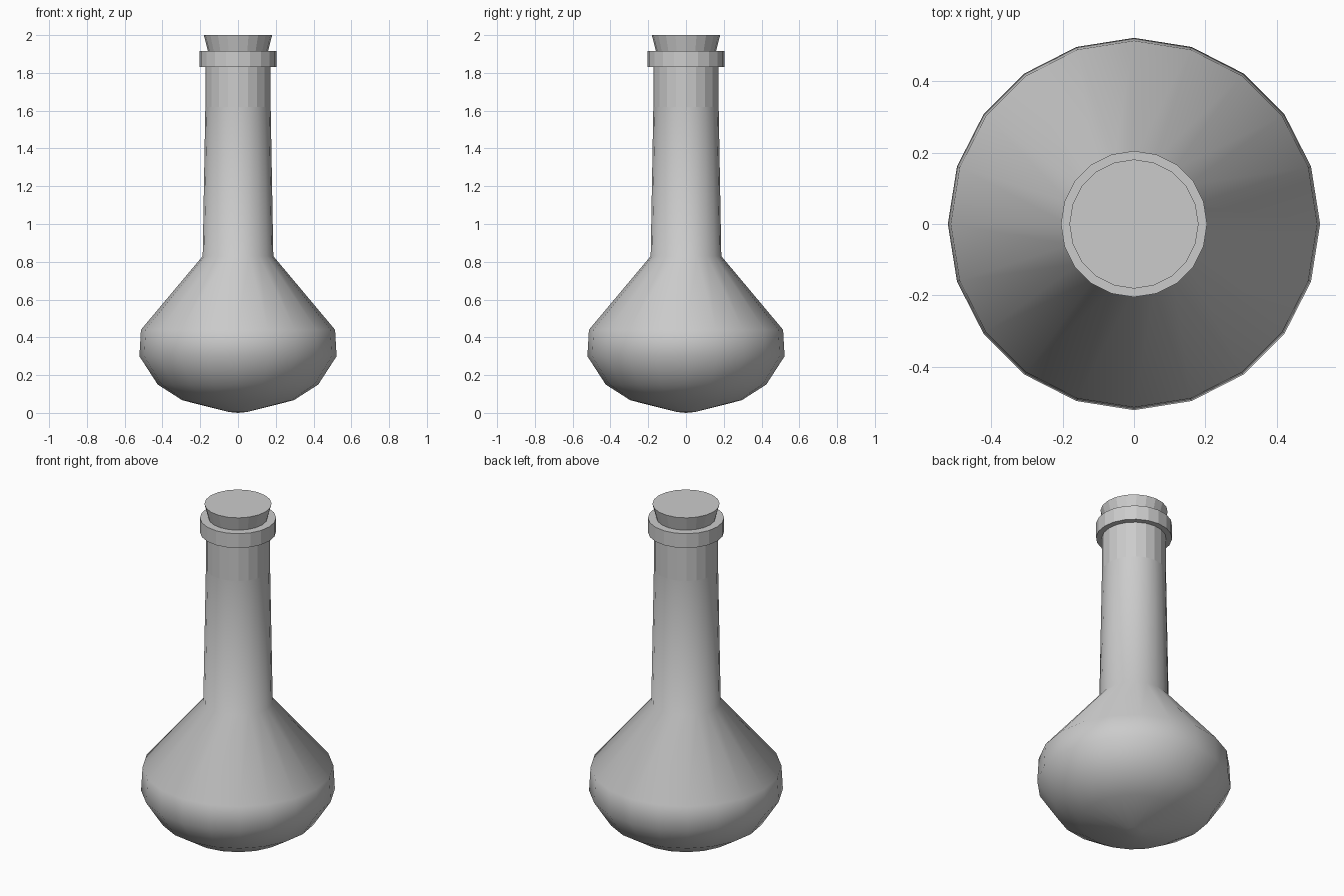
import bpy
import bmesh
import math

if "Cube" in bpy.data.objects:
    bpy.data.objects.remove(bpy.data.objects["Cube"])

SIDES = 20


def lathe(name, profile, smooth_below=0.0):
    """Spin (radius, z) points round z; faces below smooth_below are smooth."""
    bm = bmesh.new()
    rings = []
    for r, z in profile:
        if r == 0:
            rings.append([bm.verts.new((0, 0, z))] * SIDES)
        else:
            rings.append([bm.verts.new((r * math.cos(2 * math.pi * i / SIDES),
                                        r * math.sin(2 * math.pi * i / SIDES), z))
                          for i in range(SIDES)])
    for low, high in zip(rings, rings[1:]):
        for i in range(SIDES):
            j = (i + 1) % SIDES
            corners = list(dict.fromkeys((low[i], low[j], high[j], high[i])))
            bm.faces.new(corners)
    # close open ends
    for ring in (rings[0], rings[-1]):
        if len(set(ring)) > 1:
            bm.faces.new(ring)
    bmesh.ops.recalc_face_normals(bm, faces=bm.faces)
    for f in bm.faces:
        f.smooth = f.calc_center_median().z < smooth_below
    mesh = bpy.data.meshes.new(name)
    bm.to_mesh(mesh)
    bm.free()
    obj = bpy.data.objects.new(name, mesh)
    bpy.context.collection.objects.link(obj)
    return obj


# Flask: rounded belly, sloped shoulder, slim neck and square lip
lathe("flask", [(0, 0), (0.05, 0.005), (0.295, 0.067), (0.425, 0.15), (0.522, 0.30),
                (0.514, 0.44), (0.187, 0.83), (0.173, 1.62), (0.173, 1.832),
                (0.205, 1.832), (0.205, 1.917)], smooth_below=1.5)

# Tapered stopper, seated in the lip
lathe("stopper", [(0.155, 1.90), (0.181, 2.0)])
